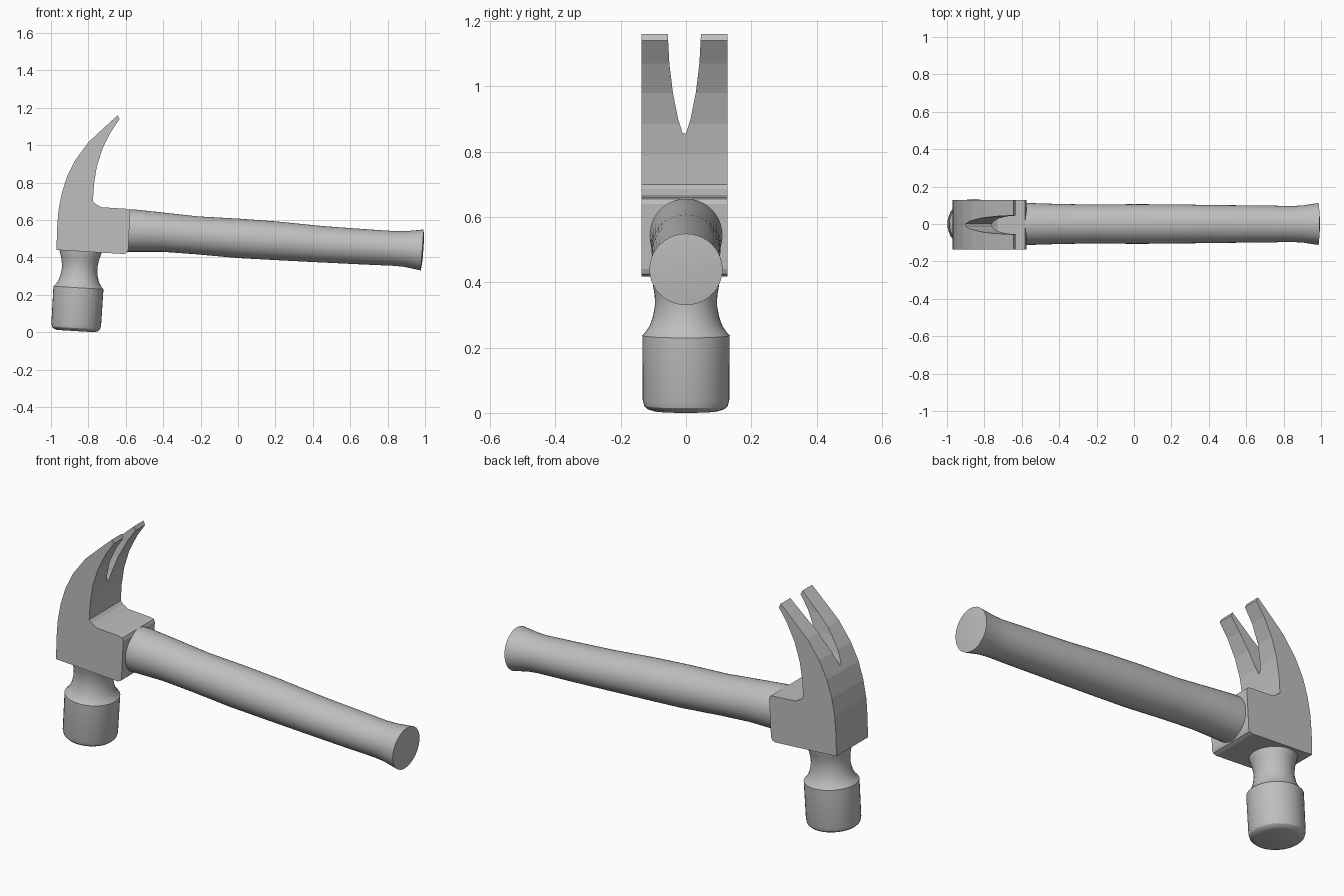
import bpy
import bmesh
import math
from mathutils import Matrix, Vector

cube = bpy.data.objects.get("Cube")
if cube:
    bpy.data.objects.remove(cube, do_unlink=True)

GREY = (0.52, 0.52, 0.52, 1.0)
grey = bpy.data.materials.new("plain_grey")
grey.use_nodes = True
grey.diffuse_color = GREY
grey.node_tree.nodes["Principled BSDF"].inputs["Base Color"].default_value = GREY


def finish(name, bm, smooth_angle=None):
    bmesh.ops.recalc_face_normals(bm, faces=bm.faces[:])
    mesh = bpy.data.meshes.new(name)
    bm.to_mesh(mesh)
    bm.free()
    mesh.materials.append(grey)
    obj = bpy.data.objects.new(name, mesh)
    bpy.context.collection.objects.link(obj)
    bpy.ops.object.select_all(action="DESELECT")
    obj.select_set(True)
    bpy.context.view_layer.objects.active = obj
    if smooth_angle:
        bpy.ops.object.shade_smooth_by_angle(angle=math.radians(smooth_angle))
    return obj


def prism(name, points, depth):
    """Extrude a closed outline of 3D points along the depth vector."""
    bm = bmesh.new()
    face = bm.faces.new([bm.verts.new(p) for p in points])
    result = bmesh.ops.extrude_face_region(bm, geom=[face])
    moved = [g for g in result["geom"] if isinstance(g, bmesh.types.BMVert)]
    bmesh.ops.translate(bm, verts=moved, vec=depth)
    return finish(name, bm)


def loft(name, rings, smooth_angle):
    """Skin a list of equal rings and cap both ends."""
    bm = bmesh.new()
    loops = [[bm.verts.new(p) for p in ring] for ring in rings]
    n = len(loops[0])
    for a, b in zip(loops, loops[1:]):
        for i in range(n):
            j = (i + 1) % n
            bm.faces.new((a[i], a[j], b[j], b[i]))
    bm.faces.new(loops[0])
    bm.faces.new(loops[-1])
    return finish(name, bm, smooth_angle)


SIDES = 40
ANGLES = [2 * math.pi * i / SIDES for i in range(SIDES)]

# Claw and handle socket: one side outline, extruded across the width
outline = [
    (-0.97, 0.44), (-0.968, 0.55), (-0.96, 0.65), (-0.943, 0.74), (-0.915, 0.83),
    (-0.87, 0.92), (-0.80, 1.015), (-0.72, 1.09), (-0.643, 1.16),
    (-0.633, 1.14), (-0.68, 1.07), (-0.725, 0.98), (-0.755, 0.885), (-0.77, 0.79),
    (-0.776, 0.70), (-0.76, 0.685), (-0.73, 0.668), (-0.60, 0.66), (-0.582, 0.655),
    (-0.576, 0.64), (-0.583, 0.52), (-0.587, 0.44), (-0.593, 0.425), (-0.61, 0.418),
]
head = prism("claw_head", [(x, -0.137, z) for x, z in outline], (0, 0.264, 0))

# Nail slot: a curved V cut through the claw
half_slot = [(0.004, 0.856), (0.018, 0.90), (0.034, 0.98), (0.045, 1.07), (0.052, 1.2)]
slot = [(-1.2, y - 0.004, z) for y, z in half_slot]
slot += [(-1.2, -y - 0.006, z) for y, z in reversed(half_slot)]
cutter = prism("slot_cutter", slot, (0.8, 0, 0))
cutter.hide_render = True
cut = head.modifiers.new("nail_slot", "BOOLEAN")
cut.operation = "DIFFERENCE"
cut.solver = "EXACT"
cut.object = cutter
bpy.context.view_layer.objects.active = head
bpy.ops.object.modifier_apply(modifier=cut.name)
bpy.data.objects.remove(cutter, do_unlink=True)

# Striking face and neck: a turned profile on a slightly tilted axis
profile = [
    (0.10, 0.0), (0.118, 0.006), (0.128, 0.016), (0.133, 0.035), (0.134, 0.232),
    (0.124, 0.242), (0.111, 0.262), (0.101, 0.29), (0.095, 0.325),
    (0.096, 0.355), (0.102, 0.39), (0.113, 0.425), (0.114, 0.46),
]
place = Matrix.Translation((-0.867, 0, 0.006)) @ Matrix.Rotation(0.06, 4, "Y")
loft("striking_face", [
    [place @ Vector((r * math.cos(a), r * math.sin(a), h)) for a in ANGLES]
    for r, h in profile
], 28)

# Handle: oval sections given as x, top, bottom, half width
sections = [
    (-0.64, 0.655, 0.43, 0.112), (-0.56, 0.656, 0.43, 0.112),
    (-0.40, 0.639, 0.43, 0.107), (-0.22, 0.619, 0.417, 0.104),
    (0.0, 0.607, 0.397, 0.106), (0.2, 0.592, 0.386, 0.105),
    (0.45, 0.567, 0.373, 0.101), (0.70, 0.549, 0.361, 0.099),
    (0.84, 0.540, 0.355, 0.096), (0.90, 0.541, 0.349, 0.099),
    (0.985, 0.549, 0.330, 0.112), (0.991, 0.49, 0.39, 0.05),
]
rings = []
for x, top, bottom, half in sections:
    mid, tall = (top + bottom) / 2, (top - bottom) / 2
    rings.append([(x + 0.07 * tall * math.sin(a), half * math.cos(a),
                   mid + tall * math.sin(a)) for a in ANGLES])
loft("handle", rings, 30)
